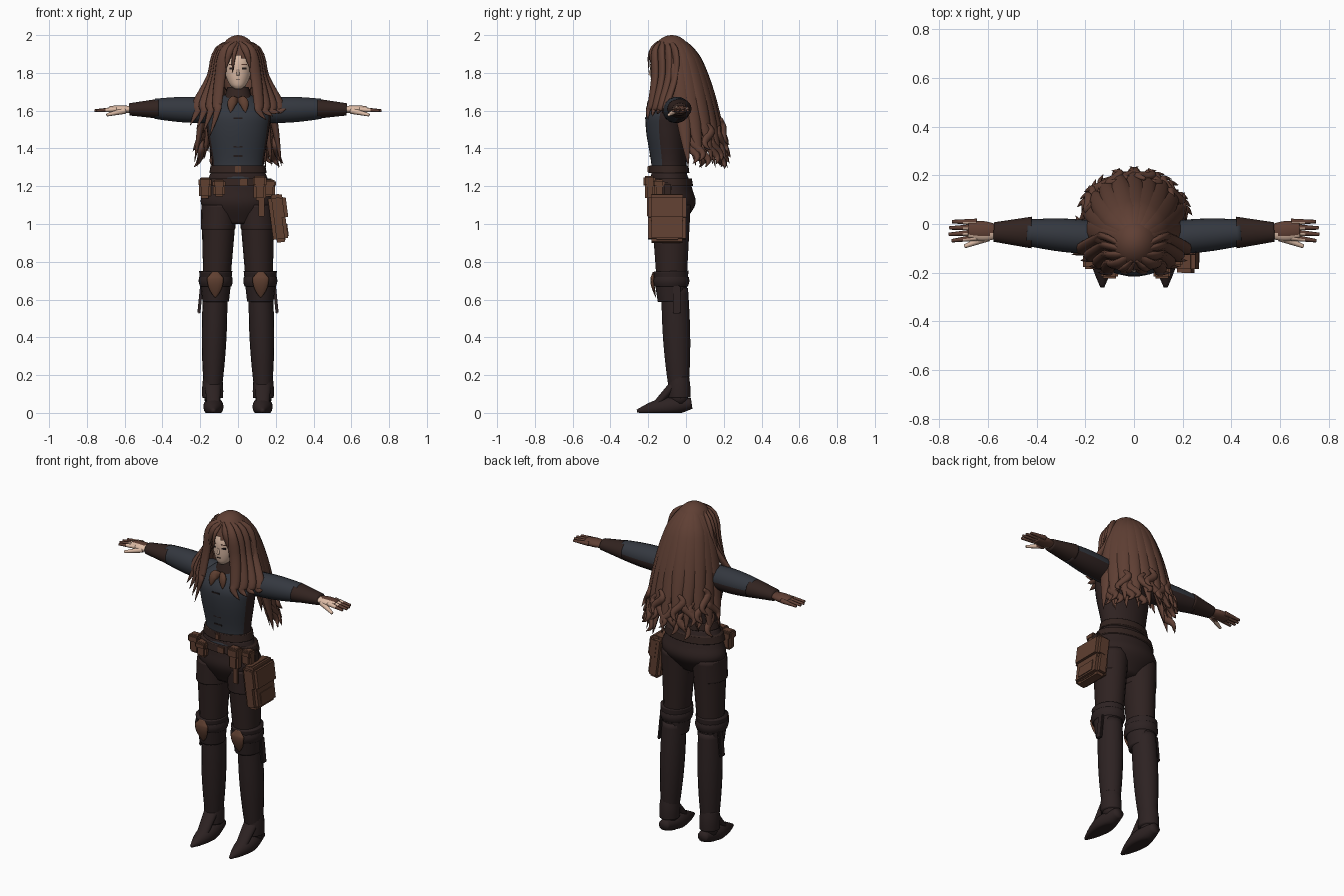
import bpy, bmesh, math, random
from mathutils import Vector, Matrix

random.seed(4)
if "Cube" in bpy.data.objects:
    bpy.data.objects.remove(bpy.data.objects["Cube"])


def material(name, red, green, blue):
    mat = bpy.data.materials.new(name)
    mat.use_nodes = True
    mat.diffuse_color = (red, green, blue, 1)
    mat.node_tree.nodes["Principled BSDF"].inputs["Base Color"].default_value = mat.diffuse_color
    return mat


HAIR = material("chestnut hair", .115, .05, .034)
SHIRT = material("slate cloth", .034, .039, .05)
DARK = material("dark brown cloth", .028, .016, .015)
BOOT = material("boot leather", .026, .016, .016)
BELT = material("belt leather", .032, .017, .014)
TAN = material("tan leather", .115, .05, .03)
SKIN = material("skin", .72, .5, .38)
INK = material("dark ink", .015, .01, .01)

Y, Z = Vector((0, 1, 0)), Vector((0, 0, 1))


def finish(name, bm, mats, rule=None, smooth=True, flip=1):
    """Turn a bmesh into an object, mirrored when flip is negative."""
    for vert in bm.verts:
        vert.co.x *= flip
    bmesh.ops.recalc_face_normals(bm, faces=bm.faces)
    bm.normal_update()
    for face in bm.faces:
        face.smooth = smooth
        if rule:
            face.material_index = rule(face.normal, face.calc_center_median())
    mesh = bpy.data.meshes.new(name)
    bm.to_mesh(mesh)
    bm.free()
    for mat in mats:
        mesh.materials.append(mat)
    bpy.context.collection.objects.link(bpy.data.objects.new(name, mesh))


def both(make, name, *args, **options):
    for side, flip in (("left", 1), ("right", -1)):
        make(f"{side}_{name}", *args, flip=flip, **options)


def spline(points):
    """Return a smooth curve through the points, as a function of t from start to end."""
    pts = [Vector(p) for p in points]
    last = len(pts) - 1
    pts = [pts[0] * 2 - pts[1], *pts, pts[-1] * 2 - pts[-2]]

    def at(t):
        i = min(int(t * last), last - 1)
        u = t * last - i
        a, b, c, d = pts[i:i + 4]
        return b + (c - a + (a * 2 - b * 5 + c * 4 - d + (b * 3 - a - c * 3 + d) * u) * u) * u / 2
    return at


def sweep(name, spine, size, mats, up=None, axis=None, sides=18, steps=20, floor=None, **look):
    """Skin ellipses along a spine; a fixed axis keeps them parallel."""
    bm = bmesh.new()
    rings = []
    for i in range(steps + 1):
        t = i / steps
        along = axis or (spine(min(t + .02, 1)) - spine(max(t - .02, 0))).normalized()
        across = (up or (Y if abs(along.z) > .5 else Z)).cross(along).normalized()
        over = along.cross(across)
        wide, deep = size(t)
        ring = []
        for k in range(sides):
            turn = math.tau * k / sides
            co = spine(t) + across * wide * math.cos(turn) + over * deep * math.sin(turn)
            if floor is not None:
                co.z = max(co.z, floor)
            ring.append(bm.verts.new(co))
        rings.append(ring)
    for low, high in zip(rings, rings[1:]):
        for k in range(sides):
            bm.faces.new((low[k - 1], low[k], high[k], high[k - 1]))
    bm.faces.new(rings[0])
    bm.faces.new(rings[-1])
    finish(name, bm, mats, **look)


def limb(name, start, end, radius, end_radius, mats, deep=1, bulge=0, **look):
    """Straight tapered part, swelling in the middle by the bulge."""
    start, end = Vector(start), Vector(end)

    def size(t):
        r = radius + (end_radius - radius) * t + bulge * math.sin(math.pi * t)
        return r, r * deep
    sweep(name, lambda t: start.lerp(end, t), size, mats, **look)


def stack(name, rows, mats, deep, **look):
    """Upright body of level sections, each row giving height, y and half width."""
    curve = spline(rows)
    sweep(name, lambda t: Vector((0, curve(t).y, curve(t).x)),
          lambda t: (curve(t).z, curve(t).z * deep), mats, axis=Z, sides=32, **look)


def strand(name, spine, width, up, mats=(HAIR,), thick=.55, **look):
    """Lock of hair or strip of cloth that runs out to a point."""
    def size(t):
        w = width * (1.02 - t ** 4) * min(1, .4 + t * 2)
        return w, w * thick
    sweep(name, spine, size, mats, up=Vector(up), sides=10, **look)


def box(name, loc, size, mat, bevel=.008, turn=0, axis="Y", flip=1):
    bm = bmesh.new()
    place = Matrix.Translation(loc) @ Matrix.Rotation(turn, 4, axis) @ Matrix.Diagonal((*size, 1))
    bmesh.ops.create_cube(bm, size=1, matrix=place)
    if bevel:
        bmesh.ops.bevel(bm, geom=bm.edges[:], offset=bevel, segments=2, affect="EDGES")
    finish(name, bm, [mat], smooth=False, flip=flip)


def front_rule(normal, center):
    return 0 if normal.y < -.42 or normal.z > .6 else 1


def sleeve_rule(normal, center):
    return 0 if normal.y < -.3 or normal.z > -.1 else 1


def hand_rule(normal, center):
    return 0 if (normal.y < -.2 or center.y < -.062) and abs(center.x) < .7 else 1


# Shirt with toggles, collar and scarf
stack("shirt", [(1.2, -.09, .16), (1.3, -.09, .135), (1.5, -.1, .165), (1.6, -.09, .165), (1.7, -.08, .05)],
      [SHIRT, DARK], deep=.68, rule=front_rule)
limb("collar", (0, -.085, 1.65), (0, -.085, 1.725), .08, .056, [BELT], deep=.95)
for i in range(5):
    box(f"toggle_{i}", (0, -.185 - .006 * i, 1.36 + .05 * i), (.05, .014, .008), INK, bevel=0)
both(strand, "scarf_end", spline([(0, -.165, 1.66), (.03, -.19, 1.645), (.04, -.205, 1.59)]),
     width=.026, up=-Y, mats=[TAN])

# Hips and belts
stack("hips", [(1.27, -.09, .145), (1.18, -.08, .18), (1.1, -.075, .193), (1, -.085, .1)], [DARK], deep=.64)
limb("upper_belt", (0, -.09, 1.27), (0, -.09, 1.31), .152, .145, [BELT], deep=.71, sides=32)
limb("lower_belt", (0, -.085, 1.2), (0, -.085, 1.24), .186, .176, [BELT], deep=.66, sides=32)
box("upper_buckle", (0, -.196, 1.29), (.03, .014, .034), TAN, bevel=.003)
box("lower_buckle", (.03, -.205, 1.22), (.04, .014, .04), TAN, bevel=.003)

# Pouches and satchel
for name, x, y, height in (("outer", -.175, -.15, .11), ("inner", -.1, -.19, .09),
                           ("long", .115, -.19, .13), ("side", .165, -.14, .09)):
    box(name + "_pouch", (x, y, 1.19), (.064, .055, height), TAN, bevel=.012)
    box(name + "_pouch_flap", (x, y - .004, 1.19 + height * .28), (.07, .06, height * .42), TAN)
box("hanging_strap", (.125, -.2, 1.09), (.032, .012, .1), TAN, bevel=.003)
for name, x, z, size in (("body", .212, 1.03, (.08, .2, .255)), ("flap", .222, 1.085, (.075, .204, .14)),
                         ("pocket", .234, .965, (.062, .15, .1))):
    box("satchel_" + name, (x, -.1, z), size, TAN, bevel=.018, turn=-.13)
box("satchel_loop", (.18, -.1, 1.18), (.03, .05, .08), BELT)

# Legs, with short trousers over leggings
both(limb, "thigh", (.1, -.08, 1.1), (.115, -.075, .6), .094, .066, [DARK], deep=1.13, axis=Z)
both(limb, "shorts", (.1, -.08, 1.1), (.106, -.085, .97), .094, .091, [DARK], deep=1.12, axis=Z)
both(limb, "shin", (.12, -.06, .66), (.135, -.036, .05), .064, .04, [BOOT], deep=1.12, bulge=.012, axis=Z)

# Boot tops, knee patches and feet
both(limb, "knee_cuff", (.118, -.075, .59), (.118, -.08, .75), .07, .088, [BOOT], deep=1.08)
both(limb, "cuff_band", (.118, -.08, .67), (.118, -.08, .72), .083, .087, [BOOT], deep=1.1, bulge=.005)
both(strand, "knee_patch", spline([(.12, -.172, .745), (.12, -.178, .69), (.12, -.16, .61)]),
     width=.044, up=-Y, mats=[TAN], thick=.25)
both(box, "strap_tail", (.2, -.05, .6), (.016, .04, .15), BOOT, bevel=.005, turn=-.1)
both(limb, "ankle_collar", (.134, -.035, .08), (.134, -.037, .19), .055, .05, [BOOT], deep=1.08, bulge=.003)
both(limb, "instep", (.134, -.045, .17), (.13, -.16, .04), .044, .034, [BOOT], deep=.6, floor=0)
both(limb, "foot", (.13, .03, .05), (.13, -.26, .01), .03, .008, [BOOT], deep=.95, bulge=.034, floor=0)

# Sleeves, cuffs and hands
both(limb, "sleeve", (.1, -.06, 1.6), (.44, -.035, 1.61), .064, .054, [SHIRT, DARK], bulge=.01, rule=sleeve_rule)
both(limb, "cuff", (.42, -.035, 1.61), (.575, -.033, 1.607), .065, .04, [BELT], deep=.82)
both(limb, "palm", (.56, -.032, 1.607), (.68, -.026, 1.605), .028, .034, [SKIN, HAIR], deep=.55,
     bulge=.01, rule=hand_rule)
for i in range(4):
    y = -.055 + .021 * i
    both(limb, f"finger_{i}", (.645, y, 1.607), (.765 - .012 * abs(i - 1.4), y * 1.25, 1.6), .014, .007,
         [SKIN, HAIR], sides=8, rule=hand_rule)
both(limb, "thumb", (.6, -.055, 1.6), (.695, -.092, 1.577), .017, .008, [SKIN, HAIR], sides=8, rule=hand_rule)

# Head and face
limb("neck", (0, -.085, 1.68), (0, -.085, 1.8), .042, .042, [SKIN])
stack("head", [(1.715, -.145, .018), (1.74, -.13, .045), (1.8, -.11, .07), (1.87, -.1, .076), (1.95, -.1, .04)],
      [SKIN], deep=1.12)
limb("nose", (0, -.182, 1.835), (0, -.192, 1.787), .004, .008, [SKIN], sides=8)
box("mouth", (0, -.185, 1.763), (.022, .008, .003), BELT, bevel=0)
both(box, "eye", (.031, -.18, 1.823), (.024, .009, .009), INK, bevel=0, turn=.35, axis="Z")
both(box, "brow", (.032, -.18, 1.845), (.03, .009, .004), HAIR, bevel=0, turn=.35, axis="Z")

# Hair cap with an opening for the face
cap = bmesh.new()
bmesh.ops.create_uvsphere(cap, u_segments=40, v_segments=28, radius=1,
                          matrix=Matrix.Translation((0, -.075, 1.84)) @ Matrix.Diagonal((.112, .122, .16, 1)))
opening = []
for face in cap.faces:
    spot = face.calc_center_median()
    if spot.y < -.11 and abs(spot.x) < .075 and spot.z < 1.89 - abs(spot.x) / 2:
        opening.append(face)
bmesh.ops.delete(cap, geom=opening, context="FACES")
finish("hair_cap", cap, [HAIR])


def fan_locks(name, count, first, last, scale, width):
    """Long locks falling from the crown, spread round the back."""
    for i in range(count):
        angle = math.radians(first + (last - first) * i / (count - 1))
        c, s, tip = math.cos(angle), math.sin(angle), random.uniform(1.29, 1.36)

        def spine(t):
            spread, fall = .23 * scale * t ** .65, t ** 1.5
            return Vector((spread * c, .06 * fall - .06 + spread * s, 1.97 + (tip - 1.97) * fall))
        strand(f"{name}_{i}", spine, width, up=(c, s, .7))


fan_locks("back_lock", count=11, first=3, last=177, scale=1, width=.054)
fan_locks("under_lock", count=8, first=16, last=164, scale=.8, width=.055)

# Curled ends: a wave running out and down
for i in range(20):
    angle = math.radians(4 + i * 172 / 19)
    c, s, top = math.cos(angle), math.sin(angle), random.uniform(1.43, 1.58)
    sway = random.choice((-1, 1)) * .026

    def curl(t):
        reach, wave = .19 + .05 * t * t, sway * math.sin(t * math.tau)
        return Vector((reach * c + wave * s, .02 + reach * .9 * s - wave * c, top - .14 * t))
    strand(f"curl_{i}", curl, width=.022, up=(c, s, .3), thick=.8)

# Locks that frame the face and fall over the shoulders
for side, flip, low in (("left", 1, 1.55), ("right", -1, 1.46)):
    for i in range(4):
        out = .035 * i
        strand(f"{side}_front_lock_{i}", spline([
            (0, -.12, 1.97), (.07 + out * .3, out - .165, 1.92), (.095 + out * .4, out - .165, 1.78),
            (.11 + out, out * .8 - .185, 1.64), (.11 + out, out * .8 - .2, 1.6),
            (.15 + out, out * .7 - .2, low + .02 * i)]), width=.032, up=(.4, -1, .3), flip=flip)
both(strand, "fringe_wisp", spline([(.008, -.15, 1.965), (.045, -.185, 1.91), (.066, -.18, 1.82)]),
     width=.018, up=-Y)
strand("stray_wisp", spline([(0, -.16, 1.955), (-.02, -.195, 1.9), (-.03, -.197, 1.8)]), width=.011, up=-Y)
